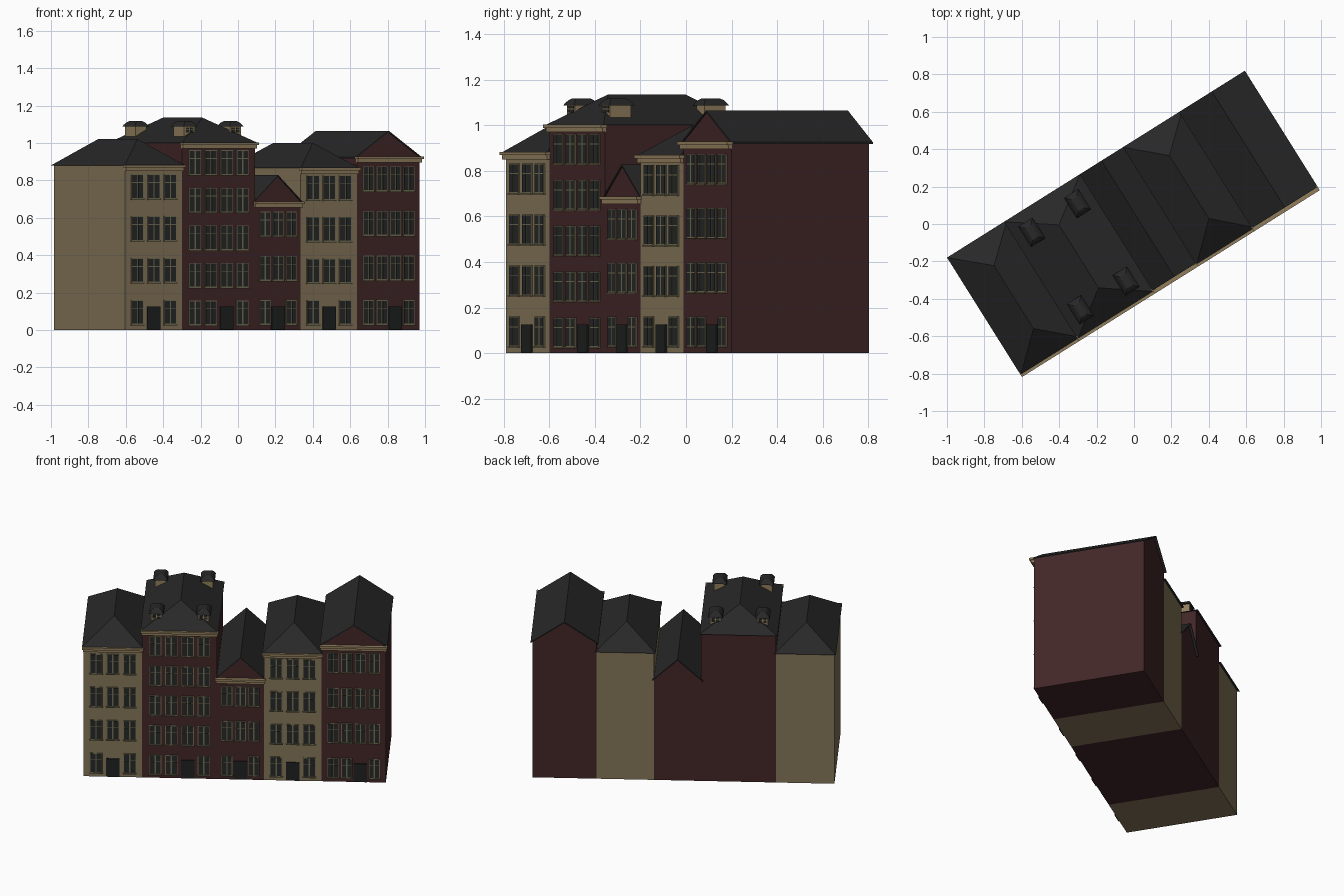
import bpy, bmesh
from math import radians
from mathutils import Matrix, Vector

cube = bpy.data.objects.get("Cube")
if cube:
    bpy.data.objects.remove(cube)


def material(name, rgb):
    m = bpy.data.materials.new(name)
    m.diffuse_color = (*rgb, 1)
    m.use_nodes = True
    bsdf = m.node_tree.nodes["Principled BSDF"]
    bsdf.inputs["Base Color"].default_value = (*rgb, 1)
    bsdf.inputs["Roughness"].default_value = 0.9
    return m


CREAM = material("cream plaster", (0.23, 0.175, 0.098))
RED = material("dark red plaster", (0.054, 0.019, 0.02))
ROOF = material("slate roof", (0.021, 0.021, 0.022))
TRIM = material("tan trim", (0.28, 0.205, 0.108))
FRAME = material("window frame", (0.17, 0.15, 0.085))
GLASS = material("dark glass", (0.018, 0.021, 0.02))
DOOR = material("door", (0.013, 0.015, 0.014))

# The street runs at an angle: local x along the facade, local y into the depth
STREET = Matrix.Translation((-0.605, -0.79, 0)) @ Matrix.Rotation(radians(32.1), 4, 'Z')
DEPTH = 0.712


def finish(name, bm, *mats):
    bmesh.ops.recalc_face_normals(bm, faces=bm.faces)
    mesh = bpy.data.meshes.new(name)
    bm.to_mesh(mesh)
    bm.free()
    for m in mats:
        mesh.materials.append(m)
    ob = bpy.data.objects.new(name, mesh)
    bpy.context.collection.objects.link(ob)
    ob.matrix_world = STREET
    return ob


def box(bm, x, y, z, slot=0):
    """Add a box from three (low, high) ranges."""
    lo, hi = Vector((x[0], y[0], z[0])), Vector((x[1], y[1], z[1]))
    size = [abs(c) for c in hi - lo]
    mat = Matrix.Translation((lo + hi) / 2) @ Matrix.Diagonal((*size, 1))
    verts = bmesh.ops.create_cube(bm, size=1, matrix=mat)["verts"]
    for f in {f for v in verts for f in v.link_faces}:
        f.material_index = slot


def hull(bm, points):
    verts = [bm.verts.new(p) for p in points]
    bmesh.ops.convex_hull(bm, input=verts)
    bmesh.ops.dissolve_limit(bm, angle_limit=0.01, verts=bm.verts[:], edges=bm.edges[:])


def prism(bm, profile, y0, y1):
    """Extrude an x-z profile along the depth."""
    face = bm.faces.new([bm.verts.new((x, y0, z)) for x, z in profile])
    out = bmesh.ops.extrude_face_region(bm, geom=[face])["geom"]
    verts = [g for g in out if isinstance(g, bmesh.types.BMVert)]
    bmesh.ops.translate(bm, verts=verts, vec=(0, y1 - y0, 0))


def window(bm, x, z, w, h):
    """Frame, sill and four panes: short ones above the transom, tall below."""
    box(bm, (x - w / 2, x + w / 2), (-0.006, 0.002), (z, z + h), 0)
    box(bm, (x - w / 2 - 0.003, x + w / 2 + 0.003), (-0.012, 0.002), (z - 0.006, z), 0)
    bar = 0.004
    transom = z + h * 0.66
    for x0, x1 in ((x - w / 2 + bar, x - bar), (x + bar, x + w / 2 - bar)):
        for z0, z1 in ((z + bar, transom - bar / 2), (transom + bar / 2, z + h - bar)):
            box(bm, (x0, x1), (-0.0075, -0.005), (z0, z1), 1)


def house(name, x0, x1, wall, top, ridge, gabled, columns, pitch, w, rows, first, step):
    mid = (x0 + x1) / 2
    # Walls
    bm = bmesh.new()
    if gabled:
        prism(bm, [(x0, 0), (x1, 0), (x1, top), (mid, ridge - 0.006), (x0, top)], 0, DEPTH)
    else:
        box(bm, (x0, x1), (0, DEPTH), (0, top))
    finish(name + "_walls", bm, wall)

    # Roof
    bm = bmesh.new()
    a, b, back = x0 - 0.01, x1 + 0.01, DEPTH + 0.015
    if gabled:
        t = 0.008
        prism(bm, [(a, top - t), (a, top), (mid, ridge), (b, top), (b, top - t),
                   (mid, ridge - t)], -0.006, back)
    else:
        corners = [(x, y, top) for x in (a, b) for y in (-0.015, back)]
        hull(bm, corners + [(mid, 0.16, ridge), (mid, DEPTH - 0.155, ridge)])
    finish(name + "_roof", bm, ROOF)

    # Stepped cornice
    bm = bmesh.new()
    box(bm, (x0 - 0.004, x1 + 0.004), (-0.016, 0.002), (top - 0.03, top - 0.012))
    box(bm, (x0 - 0.01, x1 + 0.01), (-0.027, 0.002), (top - 0.012, top + 0.003))
    finish(name + "_cornice", bm, TRIM)

    # Windows and door
    bm = bmesh.new()
    door_column = columns // 2
    for c in range(columns):
        x = mid + (c - (columns - 1) / 2) * pitch
        for r in range(rows):
            if r == 0 and c == door_column:
                door = bmesh.new()
                box(door, (x - 0.041, x + 0.041), (-0.008, 0.002), (0.003, 0.125))
                finish(name + "_door", door, DOOR)
            else:
                window(bm, x, first + r * step, w, 0.13)
    finish(name + "_windows", bm, FRAME, GLASS)


def dormer(name, x, depth_at):
    """Small roof window; depth_at flips it to the back slope."""
    bm = bmesh.new()
    box(bm, (x - 0.034, x + 0.034), (depth_at(0.058), depth_at(0.165)), (1.03, 1.088))
    finish(name + "_walls", bm, TRIM)
    bm = bmesh.new()
    for cx in (x - 0.014, x + 0.014):
        for z in ((1.055, 1.068), (1.072, 1.083)):
            box(bm, (cx - 0.01, cx + 0.01), (depth_at(0.055), depth_at(0.06)), z)
    finish(name + "_panes", bm, GLASS)
    # Curved cap built from shrinking rings
    bm = bmesh.new()
    rings = [(0, 1.087), (0.006, 1.097), (0.016, 1.109), (0.028, 1.117)]
    hull(bm, [(x + s * (0.045 - inset), depth_at(y), z) for inset, z in rings
              for s in (-1, 1) for y in (0.047 + inset, 0.176 - inset)])
    finish(name + "_roof", bm, ROOF)


house("far_left_house", 0, 0.36, CREAM, 0.88, 1.02, False, 3, 0.104, 0.077, 4, 0.03, 0.224)
house("tall_house", 0.36, 0.82, RED, 1.0, 1.135, False, 4, 0.1, 0.076, 5, 0.027, 0.201)
house("small_house", 0.82, 1.11, RED, 0.685, 0.828, True, 3, 0.083, 0.066, 3, 0.03, 0.236)
house("middle_right_house", 1.11, 1.464, CREAM, 0.865, 1.0, False, 3, 0.102, 0.077, 4, 0.03, 0.222)
house("far_right_house", 1.464, 1.86, RED, 0.925, 1.065, True, 4, 0.085, 0.068, 4, 0.03, 0.238)

for side, flip in (("front", lambda y: y), ("back", lambda y: DEPTH - y)):
    for hand, x in (("right", 0.445), ("left", 0.735)):
        dormer(f"{side}_{hand}_dormer", x, flip)
